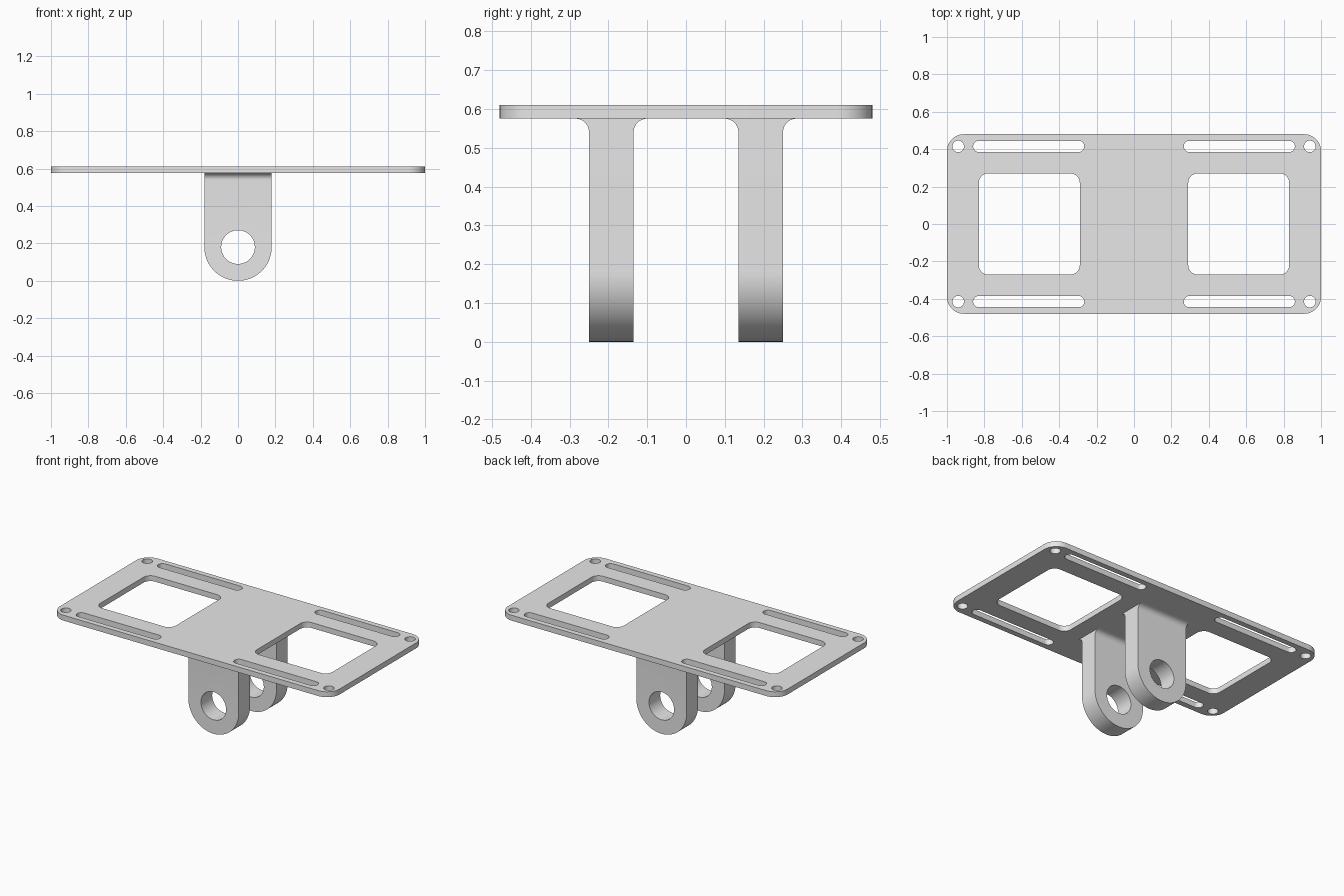
import bpy
import bmesh
import math
from mathutils import Matrix, Vector

if "Cube" in bpy.data.objects:
    bpy.data.objects.remove(bpy.data.objects["Cube"], do_unlink=True)

GREY = 0.8
grey = bpy.data.materials.new("plain grey")
grey.use_nodes = True
grey.diffuse_color = (GREY, GREY, GREY, 1)
grey.node_tree.nodes["Principled BSDF"].inputs["Base Color"].default_value = (GREY, GREY, GREY, 1)

PLATE_TOP, PLATE_BOTTOM = 0.61, 0.575
LUG_R, HOLE_R, FILLET = 0.18, 0.09, 0.035
LUG_Y, LUG_HALF = 0.1925, 0.0575


def arc(cx, cy, r, start, end, steps=12):
    """Points along an arc, angles in degrees."""
    angles = [math.radians(start + (end - start) * i / steps) for i in range(steps + 1)]
    return [(cx + r * math.cos(a), cy + r * math.sin(a)) for a in angles]


def circle(cx, cy, r):
    return arc(cx, cy, r, 0, 360, 48)[:-1]


def rounded_rect(cx, cy, hx, hy, r):
    points = []
    for i, (sx, sy) in enumerate([(1, 1), (-1, 1), (-1, -1), (1, -1)]):
        points += arc(cx + sx * (hx - r), cy + sy * (hy - r), r, 90 * i, 90 * i + 90)
    return points


def extruded(loops, depth, matrix):
    """Mesh of an outline with holes, extruded both ways from its plane."""
    curve = bpy.data.curves.new("outline", "CURVE")
    curve.dimensions = "2D"
    curve.fill_mode = "BOTH"
    curve.extrude = depth / 2
    for loop in loops:
        spline = curve.splines.new("POLY")
        spline.points.add(len(loop) - 1)
        for point, (x, y) in zip(spline.points, loop):
            point.co = (x, y, 0, 1)
        spline.use_cyclic_u = True
    helper = bpy.data.objects.new("outline", curve)
    bpy.context.collection.objects.link(helper)
    mesh = bpy.data.meshes.new_from_object(helper)
    bpy.data.objects.remove(helper)
    mesh.transform(matrix)
    return mesh


def build(name, meshes, open_levels=()):
    """Weld meshes into one part, dropping hidden level faces at given heights."""
    bm = bmesh.new()
    for mesh in meshes:
        bm.from_mesh(mesh)
    hidden = [f for f in bm.faces
              if any(all(abs(v.co.z - z) < 1e-4 for v in f.verts) for z in open_levels)]
    bmesh.ops.delete(bm, geom=hidden, context="FACES")
    bmesh.ops.remove_doubles(bm, verts=bm.verts, dist=1e-4)
    bmesh.ops.recalc_face_normals(bm, faces=bm.faces)
    mesh = bpy.data.meshes.new(name)
    bm.to_mesh(mesh)
    bm.free()
    mesh.materials.clear()
    mesh.materials.append(grey)
    part = bpy.data.objects.new(name, mesh)
    bpy.context.collection.objects.link(part)
    bpy.ops.object.select_all(action="DESELECT")
    part.select_set(True)
    bpy.context.view_layer.objects.active = part
    bpy.ops.object.shade_smooth_by_angle(angle=math.radians(30))
    return part


# Mounting plate with two windows, four slots and four screw holes
plate = [rounded_rect(0, 0, 1, 0.48, 0.09)]
for sx in (-1, 1):
    plate.append(rounded_rect(sx * 0.56, 0, 0.27, 0.27, 0.05))
    for sy in (-1, 1):
        plate.append(rounded_rect(sx * 0.563, sy * 0.415, 0.297, 0.03, 0.0299))
        plate.append(circle(sx * 0.94, sy * 0.415, 0.031))
middle = (PLATE_TOP + PLATE_BOTTOM) / 2
build("mounting_plate",
      [extruded(plate, PLATE_TOP - PLATE_BOTTOM, Matrix.Translation((0, 0, middle)))])

# Hinge lugs: a round-ended tab with a pin hole, flaring into the plate
neck = PLATE_BOTTOM - FILLET
tab = arc(0, LUG_R, LUG_R, 180, 360, 48) + [(LUG_R, neck), (-LUG_R, neck)]
right_flare = arc(LUG_HALF + FILLET, neck, FILLET, 180, 90)
flare = right_flare + [(-y, z) for y, z in reversed(right_flare)]
upright = Matrix.Rotation(math.pi / 2, 4, "X")
sideways = Matrix.Rotation(math.pi / 2, 4, "Z") @ upright
for name, y in (("front_lug", -LUG_Y), ("back_lug", LUG_Y)):
    place = Matrix.Translation(Vector((0, y, 0)))
    build(name,
          [extruded([tab, circle(0, LUG_R, HOLE_R)], 2 * LUG_HALF, place @ upright),
           extruded([flare], 2 * LUG_R, place @ sideways)],
          open_levels=(neck, PLATE_BOTTOM))
